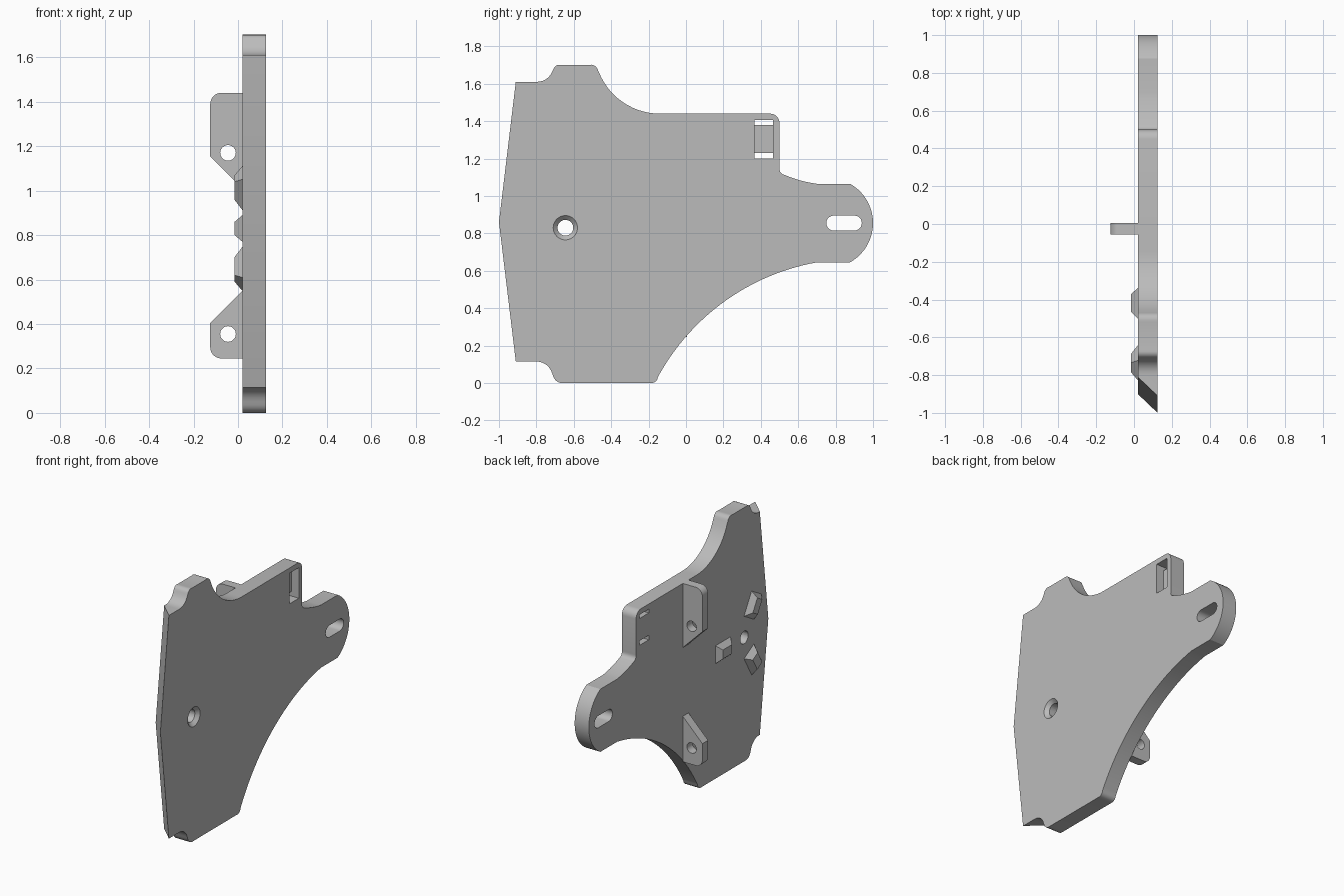
import bpy, bmesh
from math import sin, cos, pi, atan, radians
from mathutils import Vector

if "Cube" in bpy.data.objects:
    bpy.data.objects.remove(bpy.data.objects["Cube"])

grey = bpy.data.materials.new("plain_grey")
grey.use_nodes = True
grey.diffuse_color = (0.5, 0.5, 0.5, 1)
grey.node_tree.nodes["Principled BSDF"].inputs["Base Color"].default_value = (0.5, 0.5, 0.5, 1)

INNER, OUTER = 0.02, 0.125      # plate faces along x
BACK = -0.125                   # tab tips along x


def arc(a, b, sag, n=12):
    """Points from a to b, bulging by sag to the left of the travel direction."""
    a, b = Vector(a), Vector(b)
    half = (b - a).length / 2
    along = (b - a).normalized()
    left = Vector((-along.y, along.x))
    sweep = 2 * atan(sag / half)
    radius = half / sin(sweep)
    centre = (a + b) / 2 - left * radius * cos(sweep)
    return [centre + radius * (left * cos(t) + along * sin(t))
            for t in (sweep * (2 * i / n - 1) for i in range(n + 1))]


def circle(y, z, r, n=40):
    return [(y + r * cos(2 * pi * i / n), z + r * sin(2 * pi * i / n)) for i in range(n)]


def rect(y0, y1, z0, z1):
    return [(y0, z0), (y1, z0), (y1, z1), (y0, z1)]


def loft(name, low, high, a, b, axis="x"):
    """Solid between two matching outlines at positions a and b on the axis."""
    bm = bmesh.new()
    place = (lambda p, d: (d, p[0], p[1])) if axis == "x" else (lambda p, d: (p[0], d, p[1]))
    lo = [bm.verts.new(place(p, a)) for p in low]
    hi = [bm.verts.new(place(p, b)) for p in high]
    bm.faces.new(lo)
    bm.faces.new(hi)
    for i in range(len(lo)):
        j = (i + 1) % len(lo)
        bm.faces.new((lo[i], lo[j], hi[j], hi[i]))
    bmesh.ops.recalc_face_normals(bm, faces=bm.faces)
    mesh = bpy.data.meshes.new(name)
    bm.to_mesh(mesh)
    bm.free()
    mesh.materials.append(grey)
    obj = bpy.data.objects.new(name, mesh)
    bpy.context.collection.objects.link(obj)
    return obj


def activate(obj):
    bpy.ops.object.select_all(action="DESELECT")
    obj.select_set(True)
    bpy.context.view_layer.objects.active = obj


def cut(target, cutter):
    activate(target)
    mod = target.modifiers.new("cut", "BOOLEAN")
    mod.operation, mod.solver, mod.object = "DIFFERENCE", "EXACT", cutter
    bpy.ops.object.modifier_apply(modifier=mod.name)
    bpy.data.objects.remove(cutter)


def smooth(obj):
    activate(obj)
    bpy.ops.object.shade_smooth_by_angle(angle=radians(25))


# Plate outline, clockwise from the top front corner
outline = [Vector((-0.91, 1.61))]
outline += arc((-0.80, 1.61), (-0.715, 1.665), -0.016, 6)
outline += arc((-0.71, 1.675), (-0.665, 1.70), 0.011, 5)
outline += arc((-0.52, 1.70), (-0.47, 1.67), 0.013, 5)
outline += arc((-0.465, 1.66), (-0.14, 1.44), -0.06, 14)
outline += arc((0.45, 1.44), (0.50, 1.39), 0.0146, 6)
outline += arc((0.50, 1.15), (0.525, 1.113), -0.009, 5)
outline += arc((0.53, 1.111), (0.70, 1.065), -0.006, 5)
outline += arc((0.877, 1.065), (0.877, 0.645), 0.123, 20)
outline += arc((0.70, 0.645), (-0.14, 0.05), -0.115, 28)
outline += arc((-0.15, 0.033), (-0.195, 0), 0.013, 5)
outline += arc((-0.65, 0), (-0.71, 0.035), 0.013, 5)
outline += arc((-0.715, 0.05), (-0.80, 0.115), -0.018, 6)
outline += [Vector((-0.91, 0.115)), Vector((-1, 0.86))]

# The front edge is bevelled towards the inner face
inner = [p + Vector((0.1, 0)) if p.x < -0.9 else p for p in outline]
plate = loft("side_plate", inner, outline, INNER, OUTER)

# Countersunk pivot hole
hole = (-0.645, 0.83)
cut(plate, loft("hole_cutter", circle(*hole, 0.042), circle(*hole, 0.042), -0.1, 0.3))
cut(plate, loft("sink_cutter", circle(*hole, 0.036), circle(*hole, 0.07), 0.096, 0.13))

# Adjustment slot in the rear lug
slot = arc((0.79, 0.815), (0.79, 0.895), 0.04) + arc((0.90, 0.895), (0.90, 0.815), 0.04)
cut(plate, loft("slot_cutter", slot, slot, -0.1, 0.3))

# Strap recess with a bridge between two through openings
recess = rect(0.365, 0.465, 1.20, 1.405)
cut(plate, loft("recess_cutter", recess, recess, 0.07, 0.3))
for z0, z1 in ((1.20, 1.23), (1.38, 1.405)):
    opening = rect(0.365, 0.465, z0, z1)
    cut(plate, loft("opening_cutter", opening, opening, -0.1, 0.3))
smooth(plate)

# Mounting tabs: end height, height where the slope begins, hole height
for name, end, slope, hole_z in (("upper_tab", 1.44, 1.155, 1.17),
                                 ("lower_tab", 0.245, 0.405, 0.355)):
    s = 1 if end > slope else -1
    corner = arc((BACK + 0.05, end), (BACK, end - s * 0.05), -s * 0.0146, 8)
    shape = [(INNER, end)] + corner + [(BACK, slope), (INNER, slope - s * 0.145)]
    tab = loft(name, shape, shape, -0.055, 0.005, "y")
    ring = circle(-0.045, hole_z, 0.035, 32)
    cut(tab, loft("tab_hole_cutter", ring, ring, -0.2, 0.2, "y"))
    smooth(tab)

# Three tapered locating blocks around the pivot
for i in range(3):
    c, s = cos(i * 2 * pi / 3), sin(i * 2 * pi / 3)

    def turned(points):
        return [(-0.63 + r * c - t * s, 0.83 + r * s + t * c) for r, t in points]

    loft("locating_block_%d" % (i + 1), turned(rect(0.165, 0.26, -0.03, 0.03)),
         turned(rect(0.13, 0.29, -0.06, 0.06)), -0.015, INNER)
